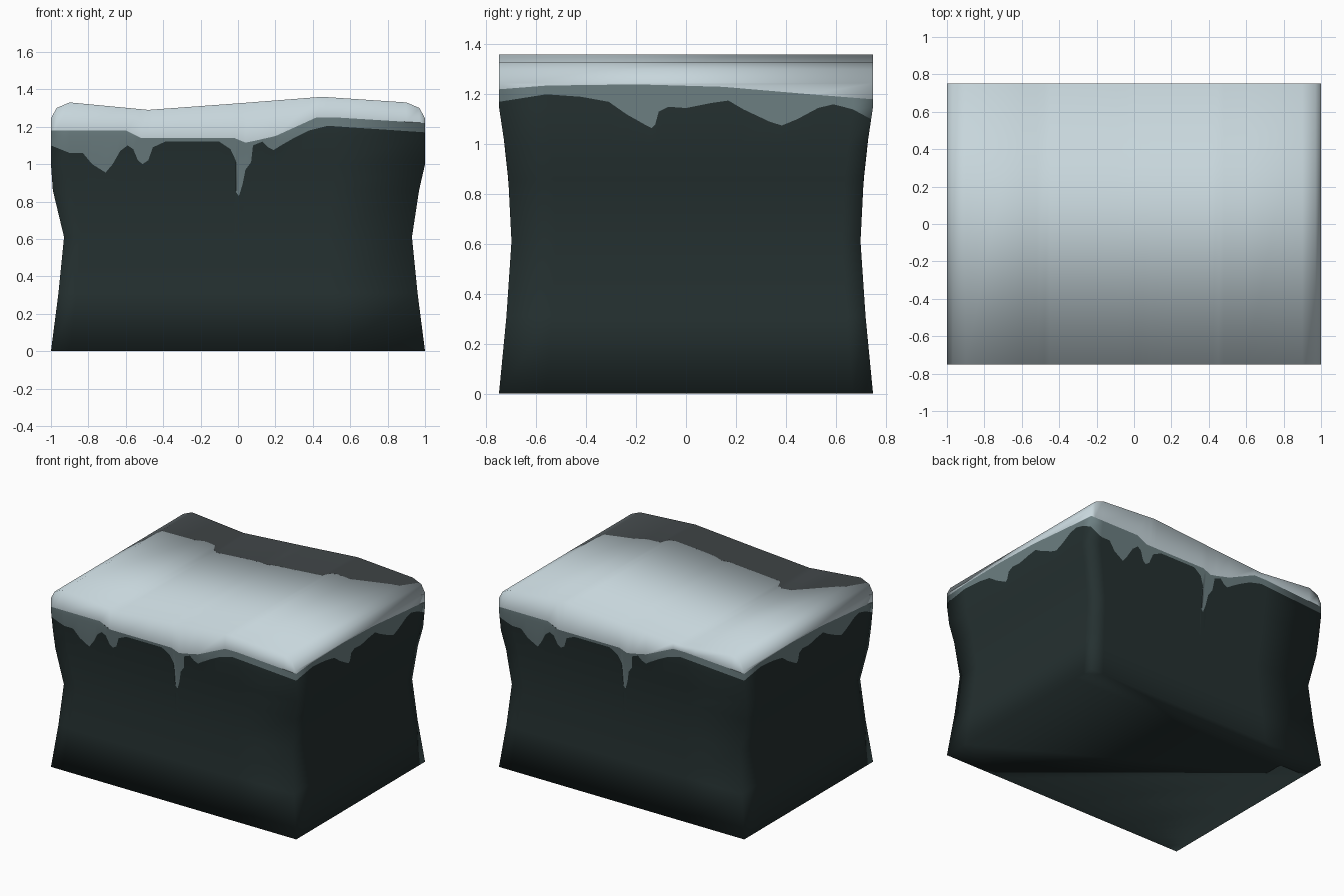
import bpy, bmesh

if "Cube" in bpy.data.objects:
    bpy.data.objects.remove(bpy.data.objects["Cube"])

HY = 0.75


def material(name, rgb):
    m = bpy.data.materials.new(name)
    m.diffuse_color = (*rgb, 1)
    m.use_nodes = True
    m.node_tree.nodes["Principled BSDF"].inputs["Base Color"].default_value = m.diffuse_color
    return m


ROCK = material("dark rock", (0.018, 0.030, 0.030))
SLUSH = material("grey slush", (0.150, 0.210, 0.220))
SNOW = material("pale snow", (0.570, 0.670, 0.710))


def lerp(pts, t):
    # piecewise linear lookup
    if t <= pts[0][0]:
        return pts[0][1]
    for (a, p), (b, q) in zip(pts, pts[1:]):
        if t <= b:
            return p + (q - p) * (t - a) / (b - a)
    return pts[-1][1]


# snow skyline across x
SKY = [(-1, 1.245), (-.97, 1.3), (-.9, 1.33), (-.48, 1.29), (0, 1.325),
       (.45, 1.36), (.9, 1.33), (.97, 1.3), (1, 1.245)]
# lower edge of the snow, then lower edge of the drips: long side and short side
EDGE_LONG = [(-1, 1.18), (-.6, 1.18), (-.52, 1.14), (-.02, 1.14), (.04, 1.115),
             (.09, 1.125), (.2, 1.15), (.42, 1.25), (.52, 1.25), (1, 1.22)]
EDGE_SHORT = [(-.75, 1.22), (-.56, 1.235), (-.2, 1.24), (.15, 1.23), (.5, 1.2), (.75, 1.18)]
DRIP_LONG = [(-1, 1.1), (-.9, 1.06), (-.83, 1.06), (-.78, 1.0), (-.71, .955), (-.67, 1.0),
             (-.63, 1.07), (-.59, 1.1), (-.56, 1.08), (-.535, 1.02), (-.51, 1.0), (-.48, 1.02),
             (-.455, 1.09), (-.39, 1.12), (-.1, 1.12), (-.04, 1.08), (-.012, 1.02),
             (-.011, .85), (.005, .83), (.025, .89), (.04, .97), (.07, 1.01), (.08, 1.1),
             (.13, 1.12), (.16, 1.09), (.19, 1.075), (.23, 1.1), (.3, 1.14),
             (.38, 1.18), (.48, 1.205), (1, 1.17)]
DRIP_SHORT = [(-.75, 1.17), (-.56, 1.2), (-.42, 1.19), (-.31, 1.17), (-.24, 1.12), (-.17, 1.08),
              (-.14, 1.065), (-.125, 1.08), (-.11, 1.13), (-.07, 1.15), (0, 1.145),
              (.1, 1.165), (.17, 1.175), (.23, 1.14), (.34, 1.09), (.39, 1.075),
              (.45, 1.1), (.53, 1.145), (.59, 1.16), (.67, 1.14), (.75, 1.1)]

# waist of the block: scale by height
ROWS = [0, .31, .61, .86, 1.0, 1.15]
PINCH_L = list(zip(ROWS, [1, .96, .93, .99, 1, 1]))
PINCH_R = list(zip(ROWS, [1, .96, .93, .968, 1, 1]))
PINCH_Y = list(zip(ROWS, [1, .96, .933, .95, .97, 1]))


def wall_point(side, u, z):
    # sides: 0 front, 1 right, 2 back, 3 left (2 and 3 are half-turns of 0 and 1)
    x, y = (u, -HY) if side % 2 == 0 else (1, u)
    if side >= 2:
        x, y = -x, -y
    return (x * lerp(PINCH_L if x < 0 else PINCH_R, z), y * lerp(PINCH_Y, z), z)


def lines(side):
    return (EDGE_LONG, DRIP_LONG) if side % 2 == 0 else (EDGE_SHORT, DRIP_SHORT)


class Builder:
    def __init__(self):
        self.bm, self.cache = bmesh.new(), {}

    def face(self, pts):
        vs = []
        for p in pts:
            key = tuple(round(c, 4) + 0.0 for c in p)
            if key not in self.cache:
                self.cache[key] = self.bm.verts.new(p)
            if self.cache[key] not in vs:
                vs.append(self.cache[key])
        if len(vs) > 2 and not self.bm.faces.get(vs):
            self.bm.faces.new(vs)

    def finish(self, name, mat):
        me = bpy.data.meshes.new(name)
        self.bm.to_mesh(me)
        self.bm.free()
        me.materials.append(mat)
        me.shade_smooth()
        bpy.context.collection.objects.link(bpy.data.objects.new(name, me))


def band(builder, side, rows_at):
    # vertical columns of quads along one wall
    edge, drip = lines(side)
    us = sorted({p[0] for p in edge + drip})
    for a, b in zip(us, us[1:]):
        ra, rb = rows_at(a, edge, drip), rows_at(b, edge, drip)
        for i in range(len(ra) - 1):
            builder.face([wall_point(side, a, ra[i]), wall_point(side, b, rb[i]),
                          wall_point(side, b, rb[i + 1]), wall_point(side, a, ra[i + 1])])


def rock_rows(u, edge, drip):
    d = min(lerp(drip, u), lerp(edge, u))
    return [min(z, d) for z in ROWS] + [d]


def slush_rows(u, edge, drip):
    e = lerp(edge, u)
    d = min(lerp(drip, u), e)
    return [d] + [min(max(z, d), e) for z in ROWS] + [e]


# rock body with closed underside
rock = Builder()
for s in range(4):
    band(rock, s, rock_rows)
ring = []
for s in range(4):
    edge, drip = lines(s)
    ring += [wall_point(s, u, 0) for u in sorted({p[0] for p in edge + drip})]
rock.face(ring[::-1])
rock.finish("rock_block", ROCK)

# dripping slush band
slush = Builder()
for s in range(4):
    band(slush, s, slush_rows)
slush.finish("slush_drips", SLUSH)

# snow cap: skyline swept front to back, with walls down to the slush
snow = Builder()
xs = sorted({s * p[0] for p in SKY + EDGE_LONG for s in (1, -1)})
for a, b in zip(xs, xs[1:]):
    za, zb = lerp(SKY, a), lerp(SKY, b)
    snow.face([(a, -HY, za), (b, -HY, zb), (b, HY, zb), (a, HY, za)])
    for s, k in ((0, 1), (2, -1)):
        snow.face([wall_point(s, a, lerp(EDGE_LONG, a)), wall_point(s, b, lerp(EDGE_LONG, b)),
                   wall_point(s, b, lerp(SKY, k * b)), wall_point(s, a, lerp(SKY, k * a))])
for s in (1, 3):
    snow.face([wall_point(s, u, z) for u, z in EDGE_SHORT]
              + [wall_point(s, HY, 1.245), wall_point(s, -HY, 1.245)])
snow.finish("snow_cap", SNOW)
